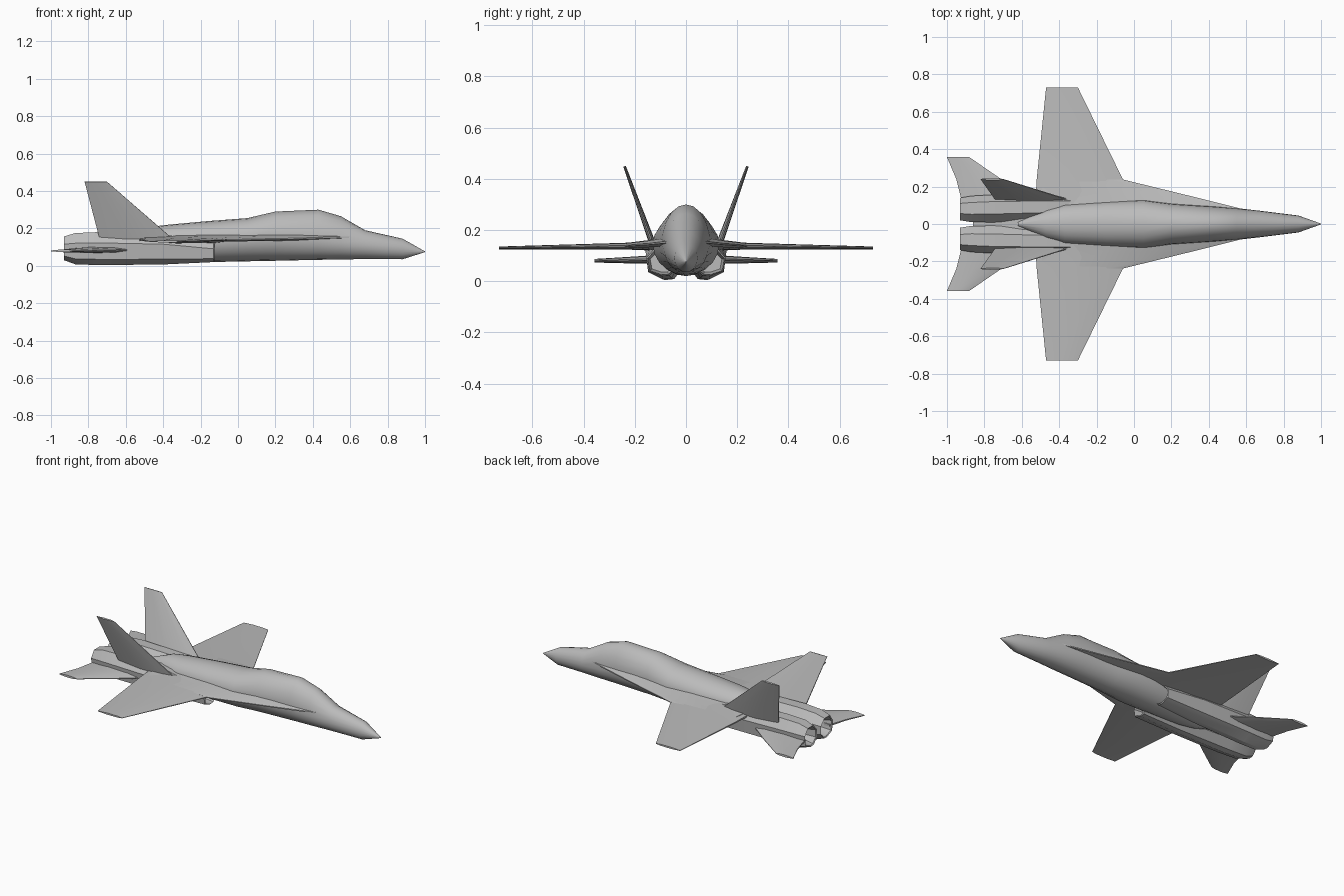
import bpy, bmesh, math
from mathutils import Vector

cube = bpy.data.objects.get("Cube")
if cube:
    bpy.data.objects.remove(cube)

grey = bpy.data.materials.new("airframe_grey")
grey.use_nodes = True
tone = (0.5, 0.5, 0.5, 1)
grey.diffuse_color = tone
grey.node_tree.nodes["Principled BSDF"].inputs["Base Color"].default_value = tone


def loft(name, rings, angle=35):
    """Skin a closed body through rings of equal point count."""
    bm = bmesh.new()
    rows = [[bm.verts.new(p) for p in ring] for ring in rings]
    n = len(rows[0])
    for a, b in zip(rows, rows[1:]):
        for i in range(n):
            j = (i + 1) % n
            bm.faces.new((a[i], a[j], b[j], b[i]))
    bm.faces.new(rows[0])
    bm.faces.new(rows[-1][::-1])
    bmesh.ops.remove_doubles(bm, verts=bm.verts, dist=0.0005)
    bmesh.ops.recalc_face_normals(bm, faces=bm.faces)
    mesh = bpy.data.meshes.new(name)
    bm.to_mesh(mesh)
    bm.free()
    mesh.materials.append(grey)
    obj = bpy.data.objects.new(name, mesh)
    bpy.context.collection.objects.link(obj)
    bpy.ops.object.select_all(action='DESELECT')
    obj.select_set(True)
    bpy.context.view_layer.objects.active = obj
    bpy.ops.object.shade_smooth_by_angle(angle=math.radians(angle))
    return obj


def both_sides(name, rings, angle=35):
    """Build a part on the +y side and its mirror on the -y side."""
    loft("back_" + name, rings, angle)
    loft("front_" + name, [[(x, -y, z) for x, y, z in r] for r in rings], angle)


def surface(name, sections, normal):
    """Thin flying surface; section = lead x, trail x, y, z, thickness."""
    foil = [(0, 0.1), (0.2, 0.42), (0.6, 0.5), (1, 0.15),
            (1, -0.15), (0.6, -0.5), (0.2, -0.42), (0, -0.1)]
    rings = []
    for lead, trail, y, z, thick in sections:
        rings.append([Vector((lead + (trail - lead) * u, y, z))
                      + Vector(normal) * thick * v for u, v in foil])
    both_sides(name, rings, 30)


# Fuselage: x, half width, bottom, widest height, top
stations = [(1.0, 0.002, 0.073, 0.075, 0.077),
            (0.88, 0.045, 0.035, 0.09, 0.145),
            (0.68, 0.07, 0.036, 0.11, 0.19),
            (0.55, 0.085, 0.034, 0.125, 0.265),
            (0.43, 0.095, 0.032, 0.14, 0.30),
            (0.2, 0.11, 0.027, 0.15, 0.29),
            (0.05, 0.13, 0.024, 0.145, 0.255),
            (-0.15, 0.12, 0.02, 0.14, 0.24),
            (-0.37, 0.105, 0.02, 0.14, 0.22),
            (-0.47, 0.08, 0.03, 0.14, 0.208),
            (-0.62, 0.012, 0.07, 0.12, 0.15)]
rings = []
for x, w, low, mid, high in stations:
    ring = []
    for i in range(20):
        a = math.tau * i / 20
        s = math.sin(a)
        ring.append((x, w * math.cos(a), mid + s * ((high - mid) if s > 0 else (mid - low))))
    rings.append(ring)
loft("fuselage", rings, 40)


# Engine nacelles, with sunk intakes and hollow nozzles
def octagon(x, y, w, low, high):
    mid, h = (low + high) / 2, (high - low) / 2
    shape = [(1, 0.35), (0.5, 1), (-0.4, 1), (-1, 0.4),
             (-1, -0.4), (-0.5, -0.95), (0, -1), (0.85, -0.65)]
    return [(x, y + w * u, mid + h * v) for u, v in shape]


both_sides("nacelle", [octagon(-0.18, 0.095, 0.045, 0.035, 0.11),
                       octagon(-0.125, 0.095, 0.055, 0.025, 0.12),
                       octagon(-0.13, 0.095, 0.06, 0.02, 0.125),
                       octagon(-0.4, 0.09, 0.068, 0.007, 0.168),
                       octagon(-0.75, 0.083, 0.074, 0.004, 0.18),
                       octagon(-0.87, 0.08, 0.07, 0.008, 0.175),
                       octagon(-0.93, 0.08, 0.06, 0.03, 0.157),
                       octagon(-0.925, 0.08, 0.054, 0.036, 0.151),
                       octagon(-0.82, 0.08, 0.03, 0.06, 0.125)], 30)

# Deck joining the two engines
loft("engine_deck", [[(x, y, z) for y, z in ((-0.07, 0.06), (0.07, 0.06), (0.07, top), (-0.07, top))]
                     for x, top in ((-0.3, 0.15), (-0.6, 0.14), (-0.86, 0.11))])

# Main wings
surface("wing", [(-0.02, -0.53, 0.08, 0.14, 0.045),
                 (-0.06, -0.52, 0.24, 0.137, 0.026),
                 (-0.30, -0.47, 0.73, 0.13, 0.011)], (0, 0, 1))

# Leading edge extensions running from the wing to the nose
surface("wing_root_extension", [(0.6, -0.5, 0.075, 0.153, 0.04),
                                (0.3, -0.5, 0.15, 0.145, 0.03),
                                (-0.06, -0.48, 0.238, 0.138, 0.022)], (0, 0, 1))

# Tailplanes
surface("tailplane", [(-0.55, -0.92, 0.12, 0.085, 0.034),
                      (-0.71, -0.95, 0.24, 0.082, 0.024),
                      (-0.88, -1.0, 0.357, 0.08, 0.014)], (0, 0, 1))

# Canted tail fins
surface("tail_fin", [(-0.35, -0.74, 0.13, 0.145, 0.026),
                     (-0.70, -0.82, 0.24, 0.449, 0.01)], (0, 0.94, -0.34))
